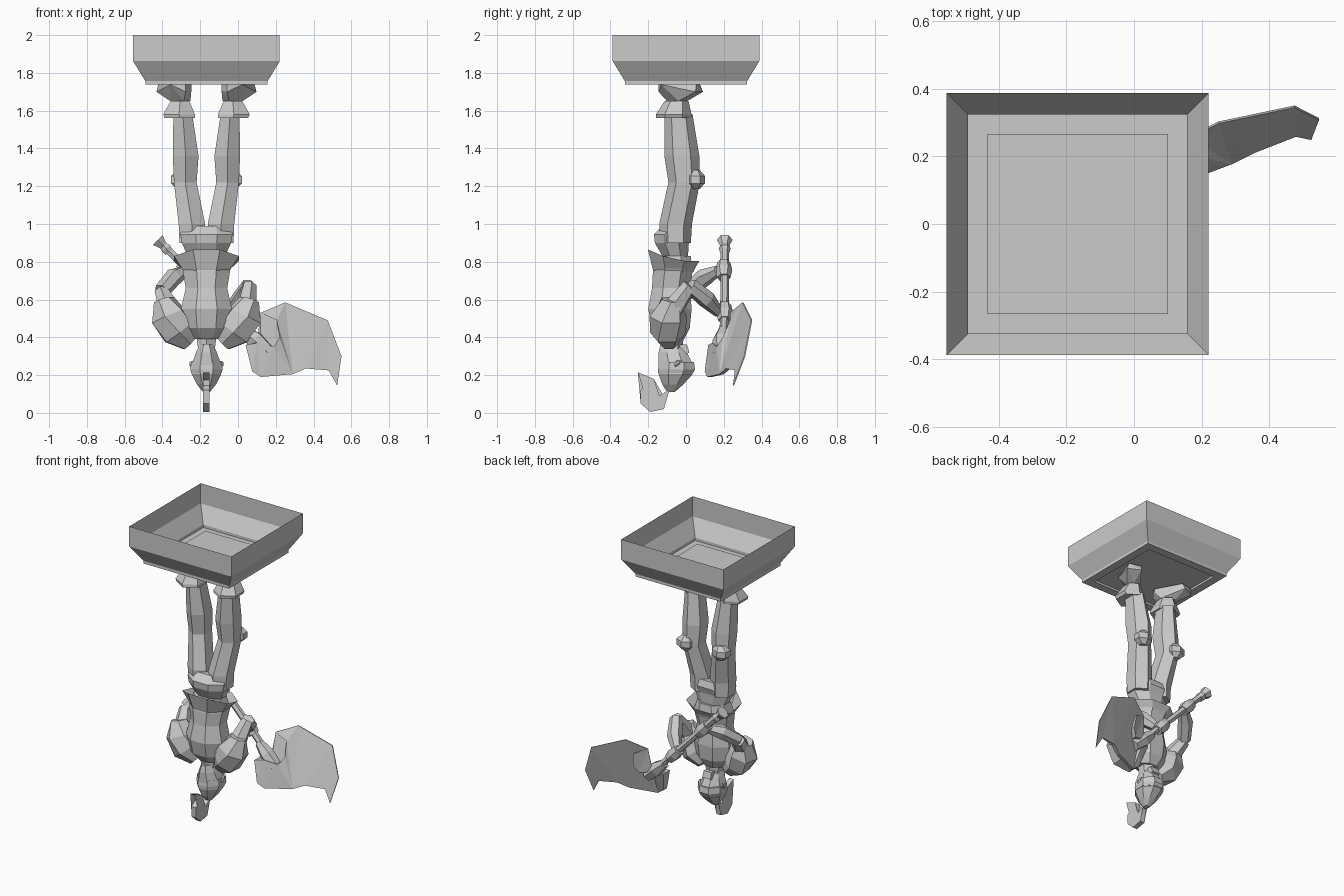
import bpy, bmesh
from math import sin, cos, pi
from mathutils import Vector

CX = -0.167  # centre line of the figure


def finish(name, bm):
    bmesh.ops.recalc_face_normals(bm, faces=bm.faces)
    me = bpy.data.meshes.new(name)
    bm.to_mesh(me)
    bm.free()
    ob = bpy.data.objects.new(name, me)
    bpy.context.collection.objects.link(ob)
    return ob


def skin(name, rings, caps=(True, True)):
    bm = bmesh.new()
    loops = [[bm.verts.new(p) for p in r] for r in rings]
    n = len(loops[0])
    for a, b in zip(loops, loops[1:]):
        for i in range(n):
            j = (i + 1) % n
            bm.faces.new((a[i], a[j], b[j], b[i]))
    if caps[0]:
        bm.faces.new(loops[0][::-1])
    if caps[1]:
        bm.faces.new(loops[-1])
    return finish(name, bm)


def loft(name, rows, n=8, caps=(True, True), lift=0.0):
    # rows of horizontal rings: x, y, z, half width, half depth
    k = 1 / cos(pi / n)
    rings = []
    for x, y, z, rx, ry in rows:
        angs = [2 * pi * (i + 0.5) / n for i in range(n)]
        rings.append([(x + k * rx * cos(a), y + k * ry * sin(a),
                       z + (lift * max(0, -sin(a)) if rows[-1][2] == z else 0)) for a in angs])
    return skin(name, rings, caps)


def limb(name, rows, n=6):
    # rows of centre points with radius, rings square to the path
    pts = [Vector(r[:3]) for r in rows]
    rings = []
    for i, p in enumerate(pts):
        d = pts[min(i + 1, len(pts) - 1)] - pts[max(i - 1, 0)]
        q = d.to_track_quat('Z', 'Y')
        r = rows[i][3]
        rings.append([p + q @ Vector((r * cos(2 * pi * k / n), r * sin(2 * pi * k / n), 0)) for k in range(n)])
    return skin(name, rings)


def hull(name, pts):
    bm = bmesh.new()
    vs = [bm.verts.new(p) for p in pts]
    bmesh.ops.convex_hull(bm, input=vs)
    for v in [v for v in bm.verts if not v.link_faces]:
        bm.verts.remove(v)
    return finish(name, bm)


def plate(name, front, back):
    bm = bmesh.new()
    a = [bm.verts.new(p) for p in front]
    b = [bm.verts.new(p) for p in back]
    bm.faces.new(a)
    bm.faces.new(b[::-1])
    for i in range(len(a)):
        j = (i + 1) % len(a)
        bm.faces.new((a[i], b[i], b[j], a[j]))
    bmesh.ops.triangulate(bm, faces=[f for f in bm.faces if len(f.verts) > 4])
    return finish(name, bm)


# Pedestal, an open tray above the feet
loft("pedestal", [(CX, 0, z, r, r) for z, r in
     ((2.0, .388), (1.862, .388), (1.757, .324), (1.738, .324), (1.738, .267), (1.752, .267))],
     n=4, caps=(False, True))

# Torso, flared skirt, hips, neck
loft("torso", [(CX, -.065, .83, .10, .09), (CX, -.07, .75, .125, .105), (CX, -.08, .66, .11, .10),
               (CX, -.085, .55, .135, .115), (CX, -.08, .45, .12, .10), (CX, -.07, .39, .07, .06)])
loft("skirt", [(CX, -.065, .745, .12, .105), (CX, -.065, .765, .13, .112),
               (CX, -.065, .805, .172, .136)], caps=(False, False), lift=.065)
loft("hips", [(CX, -.055, .82, .095, .065), (CX, -.075, .90, .13, .09),
              (CX, -.07, .945, .138, .10), (CX, -.055, .99, .125, .07)])
loft("neck", [(CX, -.07, .42, .055, .05), (CX, -.07, .32, .042, .045)], n=6)

# Head, brow band, chin and curled hair lock
loft("head", [(CX, -.08, .365, .035, .055), (CX, -.07, .32, .055, .075), (CX, -.055, .26, .077, .09),
              (CX, -.055, .205, .078, .09), (CX, -.07, .15, .05, .055), (CX, -.08, .11, .018, .02)])
loft("brow_band", [(CX, -.05, .27, .082, .092), (CX, -.05, .23, .085, .098),
                   (CX, -.055, .21, .08, .092)])
hull("chin", [(CX + x, y, z) for x in (-.03, .03) for y, z in ((-.06, .36), (.005, .362), (.018, .32), (-.04, .29))])
hair = [(-.255, .215), (-.17, .18), (-.165, .155), (-.178, .11), (-.155, .08), (-.125, .10), (-.085, .13),
        (-.105, .10), (-.117, .02), (-.19, .005), (-.24, .05), (-.243, .12), (-.20, .145), (-.20, .175)]
plate("hair_lock", [(CX - .017, y, z) for y, z in hair], [(CX + .017, y, z) for y, z in hair])

for side, s in (("left", -1), ("right", 1)):
    def X(o):
        return CX + s * o
    # Legs, knee pads, boots
    loft(side + "_leg", [(X(.078), -.055, .90, .065, .07), (X(.077), -.055, 1.0, .070, .075),
                         (X(.112), -.01, 1.22, .060, .072), (X(.11), -.022, 1.36, .068, .08),
                         (X(.125), -.04, 1.58, .05, .065)], n=6)
    loft(side + "_knee_pad", [(X(.13), .05, 1.185, .025, .02), (X(.135), .05, 1.215, .052, .043),
                              (X(.135), .05, 1.255, .052, .043), (X(.13), .05, 1.285, .025, .02)], n=6)
    loft(side + "_boot_cuff", [(X(.14), -.065, 1.56, .08, .082), (X(.145), -.065, 1.58, .084, .082),
                               (X(.14), -.05, 1.65, .05, .055)], n=6)
    hull(side + "_boot", [(X(o), y, z) for o, y, z in (
        (.085, -.04, 1.65), (.19, -.04, 1.65), (.12, -.10, 1.65), (.17, .005, 1.65),
        (.08, -.09, 1.738), (.11, -.145, 1.738), (.19, -.13, 1.738), (.08, -.09, 1.705),
        (.11, -.145, 1.70), (.17, .075, 1.738), (.255, .055, 1.738), (.18, .09, 1.70), (.265, .05, 1.70))])
    # Shoulder guards and ears
    limb(side + "_shoulder_guard", [(X(.09), -.085, .365, .045), (X(.15), -.095, .425, .095),
                                    (X(.20), -.095, .51, .10), (X(.225), -.08, .60, .055)])
    hull(side + "_ear", [(X(o), y, z) for o, y, z in (
        (.06, -.07, .28), (.06, -.02, .28), (.09, -.06, .25), (.09, -.03, .27), (.06, -.05, .21))])

# Arms and hands meeting on the axe shaft
arms = {"left": ((-.365, -.08, .55), (-.405, .01, .645), (-.34, .10, .72), (-.27, .17, .755)),
        "right": ((.04, -.07, .55), (.06, .02, .675), (.01, .11, .60), (-.055, .175, .53))}
for side, (a, b, c, d) in arms.items():
    limb(side + "_upper_arm", [(*a, .06), (*b, .04)])
    limb(side + "_forearm", [(*b, .042), (*c, .048), (*d, .028)])
    h = Vector(d) + Vector((0, .03, 0))
    limb(side + "_hand", [(*(h + Vector((-.035, 0, .04))), .035), (*h, .045),
                          (*(h - Vector((-.035, 0, .04))), .035)])

# Axe shaft, pommel and socket
limb("axe_shaft", [(-.40, .205, .895, .023), (-.15, .205, .63, .023), (.09, .20, .385, .023)])
limb("axe_pommel", [(-.365, .205, .85, .025), (-.38, .205, .87, .032), (-.395, .205, .885, .024),
                    (-.425, .205, .915, .042)])
limb("axe_socket", [(.02, .20, .445, .028), (.09, .19, .385, .05), (.16, .185, .32, .04)])

# Axe blade: outline x, z and half thickness, laid on a tilted plane
blade = [(.12, .53, .003), (.25, .585, .003), (.475, .49, .003), (.548, .30, .003), (.525, .145, .003),
         (.48, .225, .004), (.36, .235, .012), (.29, .205, .012), (.12, .19, .012), (.075, .22, .02),
         (.04, .36, .035), (.10, .37, .04), (.19, .35, .04), (.22, .40, .035), (.205, .49, .02)]
plate("axe_blade", *[[(x, .02 + .35 * x + .33 * z + k * t, z) for x, z, t in blade] for k in (-1, 1)])
